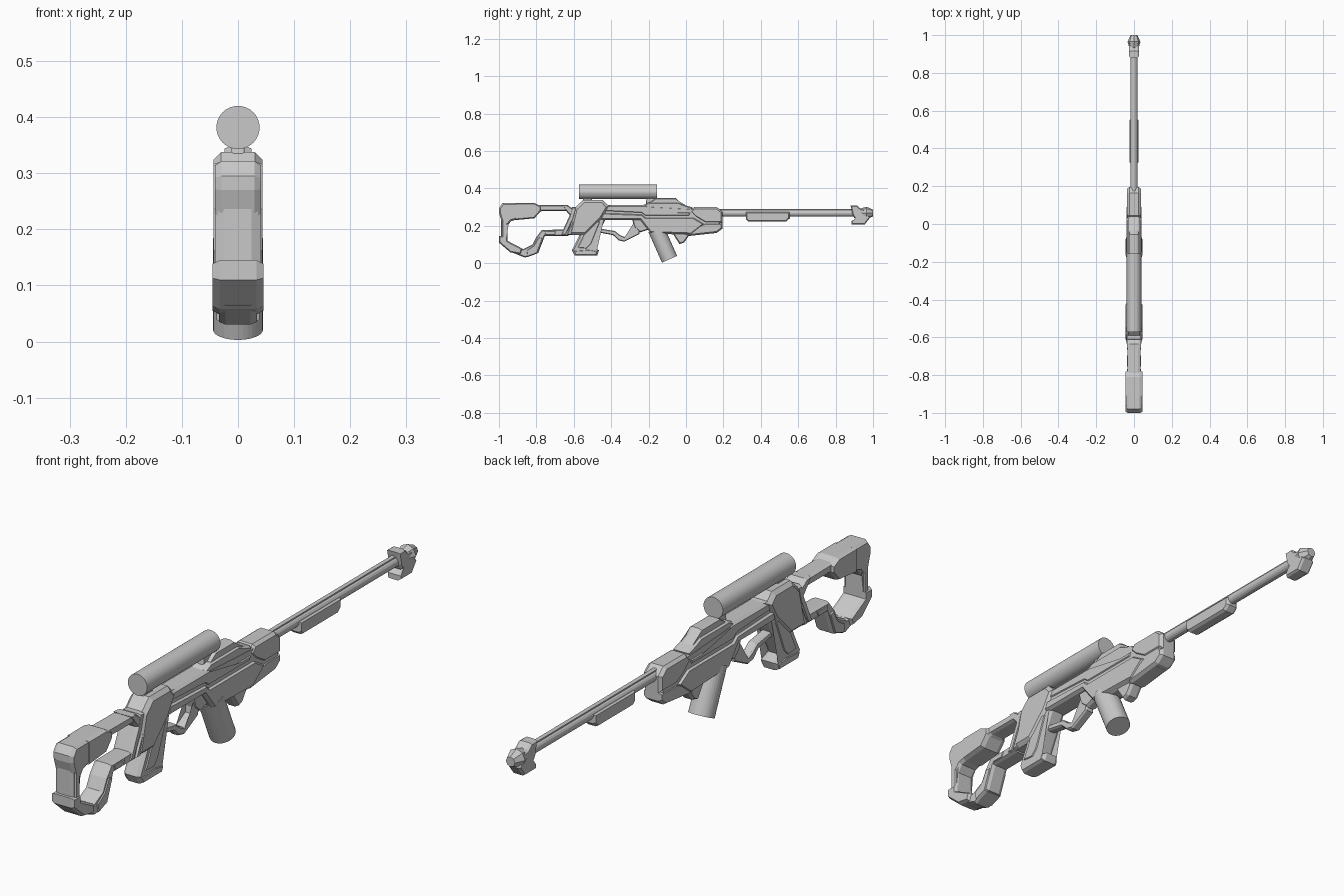
import bpy, bmesh, math
from mathutils import Vector

grey = bpy.data.materials.new("plain_grey")
grey.diffuse_color = (0.58, 0.58, 0.58, 1)


def finish(name, bm):
    bmesh.ops.recalc_face_normals(bm, faces=bm.faces)
    me = bpy.data.meshes.new(name)
    bm.to_mesh(me)
    bm.free()
    me.materials.append(grey)
    ob = bpy.data.objects.new(name, me)
    bpy.context.scene.collection.objects.link(ob)
    return ob


def inset(pts, d):
    """Mitred inward offset of a counter-clockwise outline."""
    out = []
    n = len(pts)
    for i in range(n):
        p = pts[i]
        e1 = (p - pts[i - 1]).normalized()
        e2 = (pts[(i + 1) % n] - p).normalized()
        n1, n2 = Vector((-e1.y, e1.x)), Vector((-e2.y, e2.x))
        k = max(1 + n1.dot(n2), 0.5)
        out.append(p + (n1 + n2) * (d / k))
    return out


def plate(name, outline, w, d=0.008, side=0.012):
    """Side profile (y, z) extruded to half width w with chamfered rims."""
    pts = [Vector(p) for p in outline]
    area = sum(pts[i - 1].cross(pts[i]) for i in range(len(pts)))
    if area < 0:
        pts.reverse()
    small = inset(pts, d)
    bm = bmesh.new()
    rings = [[bm.verts.new((x, p.x, p.y)) for p in loop]
             for x, loop in ((-w, small), (-w + side, pts), (w - side, pts), (w, small))]
    n = len(pts)
    for a, b in zip(rings, rings[1:]):
        for i in range(n):
            j = (i + 1) % n
            bm.faces.new((a[i], a[j], b[j], b[i]))
    caps = [bm.faces.new(rings[0]), bm.faces.new(rings[-1])]
    bmesh.ops.triangulate(bm, faces=caps)
    return finish(name, bm)


def rod(name, p, q, r1, r2=None, sides=32):
    """Cylinder or cone from p to q, both given as (y, z)."""
    a, b = Vector((0, *p)), Vector((0, *q))
    bm = bmesh.new()
    bmesh.ops.create_cone(bm, cap_ends=True, segments=sides, radius1=r1,
                          radius2=r1 if r2 is None else r2, depth=(b - a).length)
    bmesh.ops.rotate(bm, verts=bm.verts,
                     matrix=Vector((0, 0, 1)).rotation_difference(b - a).to_matrix())
    bmesh.ops.translate(bm, verts=bm.verts, vec=(a + b) / 2)
    return finish(name, bm)


# Stock: butt frame, its caps, top bar and lower loop
plate("butt_spine", [(-.99, .13), (-.99, .25), (-.97, .29), (-.93, .29), (-.955, .2),
                     (-.955, .11)], .036, .006)
plate("butt_top_cap", [(-1, .27), (-1, .295), (-.98, .322), (-.90, .322), (-.90, .235),
                       (-.935, .225), (-.955, .2), (-.985, .22)], .041, .008)
plate("butt_cheek", [(-.915, .322), (-.81, .322), (-.775, .305), (-.775, .28),
                     (-.81, .24), (-.915, .23)], .044, .006, .016)
plate("butt_foot", [(-1, .145), (-1, .11), (-.94, .058), (-.885, .048), (-.875, .078),
                    (-.955, .12), (-.955, .145)], .045, .006)
plate("butt_side_rib", [(-.985, .12), (-.985, .24), (-.955, .24), (-.955, .12)], .041, .006)
plate("lower_loop", [(-.95, .065), (-.86, .03), (-.79, .055), (-.755, .145), (-.63, .145),
                     (-.62, .18), (-.77, .178), (-.80, .14), (-.82, .1), (-.87, .075),
                     (-.93, .105)], .034, .005)
plate("loop_side_guard", [(-.85, .032), (-.795, .052), (-.763, .135), (-.79, .142),
                          (-.815, .095), (-.855, .07)], .038, .005)
plate("loop_link_cover", [(-.755, .148), (-.70, .148), (-.69, .175), (-.76, .175)], .037, .005)
plate("stock_top_bar", [(-.83, .312), (-.64, .31), (-.61, .285), (-.60, .23), (-.625, .23),
                        (-.615, .255), (-.64, .28), (-.77, .28), (-.82, .25)], .034, .005)
plate("stock_bar_collar", [(-.665, .312), (-.635, .312), (-.605, .29), (-.60, .25),
                           (-.62, .255), (-.64, .278)], .037, .005)

# Receiver: rear collar bands, core, side plates and grip
for i in range(2):
    s = .03 * i
    plate("rear_band_%d" % (i + 1), [(-.67 + s, .15), (-.62 + s, .26), (-.61 + s, .30),
                                     (-.583 + s, .30), (-.60 + s, .24), (-.642 + s, .15)],
          .038 + .003 * i, .005)
plate("receiver_core", [(-.61, .28), (-.42, .308), (-.2, .308), (.03, .295), (.17, .29),
                        (.185, .26), (.185, .19), (.15, .16), (.02, .15), (-.19, .16),
                        (-.245, .235), (-.43, .235), (-.52, .15), (-.63, .15)], .033)
plate("receiver_rear_shell", [(-.595, .295), (-.55, .338), (-.445, .338), (-.42, .312),
                              (-.405, .31), (-.45, .235), (-.535, .15), (-.63, .15)],
      .044, .014, .014)
plate("receiver_upper_side", [(-.44, .275), (-.42, .31), (-.21, .31), (-.18, .275),
                              (.03, .275), (.02, .25), (-.22, .25), (-.24, .265)], .037)
plate("receiver_lower_side", [(-.445, .27), (-.235, .262), (-.215, .245), (.04, .245),
                              (.10, .21), (.03, .155), (-.03, .158), (-.19, .162),
                              (-.245, .232), (-.46, .232)], .041, .007)
plate("grip", [(-.53, .25), (-.575, .14), (-.61, .07), (-.595, .04), (-.475, .04),
               (-.465, .07), (-.505, .085), (-.43, .235), (-.44, .25)], .033, .008)
plate("grip_side_panel", [(-.515, .23), (-.56, .13), (-.585, .08), (-.53, .075),
                          (-.505, .1), (-.455, .225)], .037, .006)
plate("grip_foot", [(-.605, .068), (-.592, .04), (-.48, .04), (-.47, .066), (-.52, .075)],
      .036, .006)
plate("trigger_guard", [(-.47, .165), (-.39, .15), (-.36, .122), (-.33, .115), (-.25, .155),
                        (-.235, .24), (-.27, .24), (-.278, .168), (-.33, .14), (-.355, .152),
                        (-.38, .172), (-.46, .185)], .018, .004, .006)
plate("guard_front_block", [(-.29, .24), (-.23, .24), (-.20, .18), (-.245, .165),
                            (-.275, .19)], .022, .005)

# Magazine
rod("magazine", (-.088, .021), (-.16, .183), .0445)

# Top cover, front shroud and lower front guard
plate("top_cover_base", [(-.235, .308), (-.20, .282), (.03, .282), (.035, .298), (-.01, .312),
                         (-.04, .325), (-.2, .325)], .032, .006)
plate("top_cover_ridge", [(-.2, .32), (-.16, .349), (-.055, .349), (-.03, .325),
                          (.0, .31)], .024, .005)
plate("front_shroud", [(.02, .275), (.045, .30), (.165, .30), (.195, .275), (.195, .215),
                       (.10, .215), (.05, .245)], .037, .009)
plate("lower_front_guard", [(.0, .15), (.02, .146), (.165, .162), (.195, .185), (.195, .215),
                            (.10, .215), (.04, .19)], .036, .008)
plate("fore_stop", [(-.075, .165), (-.035, .102), (-.01, .11), (.025, .16)], .026, .006)

# Scope and its mount
rod("scope", (-.572, .3815), (-.155, .3815), .0385)
for i, y in enumerate((-.53, -.19)):
    plate("scope_mount_%d" % (i + 1), [(y - .025, .32), (y + .03, .32), (y + .025, .352),
                                       (y - .02, .352)], .012, .002, .003)

# Barrel with rail and hand guard
rod("barrel", (.17, .268), (.95, .268), .0185, sides=16)
plate("barrel_rail", [(.17, .276), (.90, .276), (.90, .291), (.17, .291)], .008, .002, .003)
plate("barrel_guard", [(.32, .235), (.335, .222), (.535, .222), (.555, .24), (.555, .274),
                       (.32, .274)], .025, .006, .01)

# Muzzle: clamp, lower block and faceted tip
plate("muzzle_clamp", [(.88, .308), (.915, .308), (.935, .29), (.965, .285), (.965, .25),
                       (.90, .24), (.89, .26)], .026, .005, .008)
plate("muzzle_block", [(.885, .206), (.955, .206), (.985, .245), (.97, .262), (.91, .262),
                       (.91, .24), (.885, .225)], .026, .005, .008)
rod("muzzle_tip_rear", (.93, .268), (.965, .268), .024, .034, 8)
rod("muzzle_tip_front", (.965, .268), (1.0, .268), .034, .018, 8)
